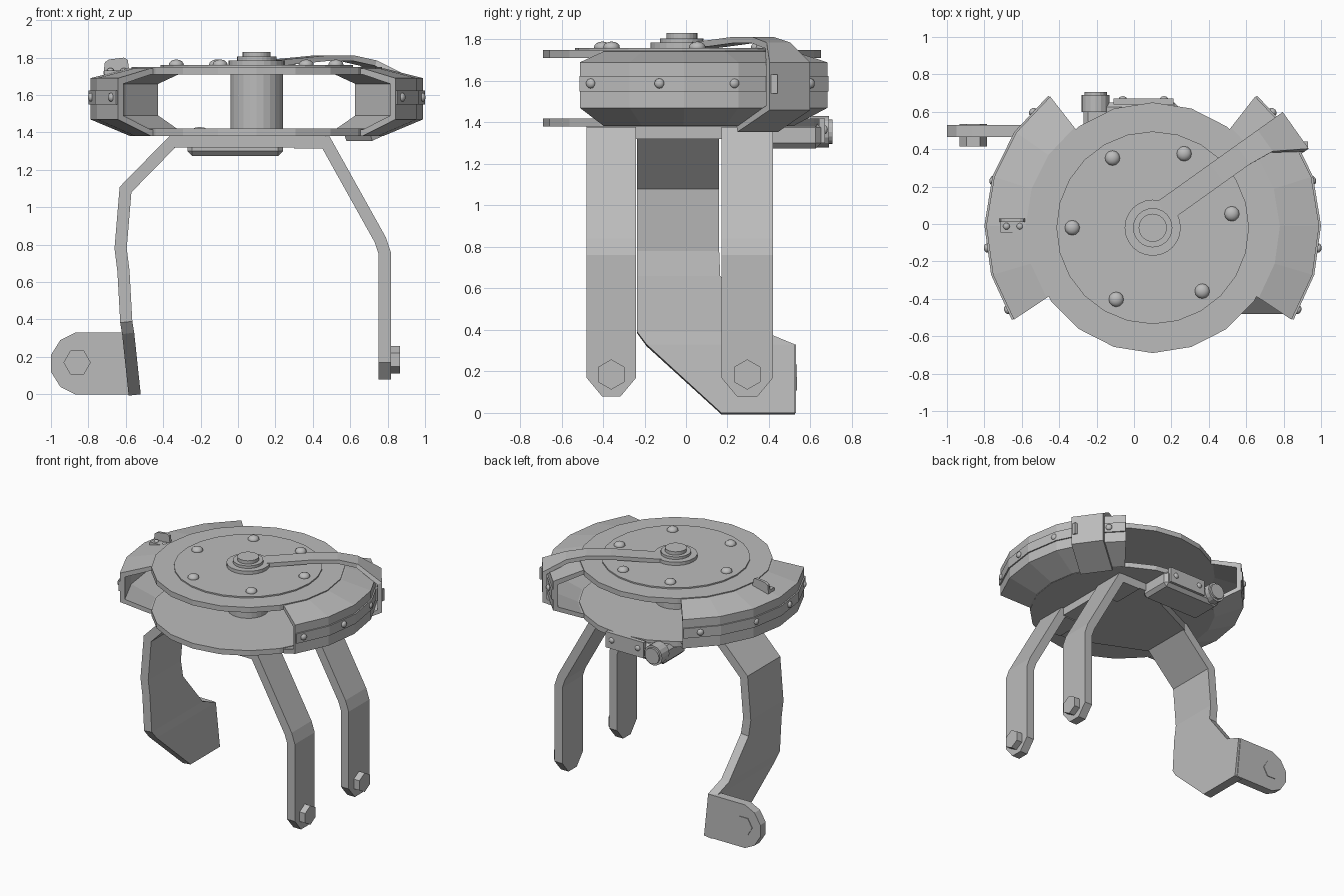
import bpy, bmesh
from math import sin, cos, pi, radians
from mathutils import Vector, Matrix

if "Cube" in bpy.data.objects:
    bpy.data.objects.remove(bpy.data.objects["Cube"])

CX, CY = 0.1, -0.02          # axis of the round housing
metal = bpy.data.materials.new("grey metal")
metal.diffuse_color = (0.5, 0.5, 0.5, 1)
metal.use_nodes = True
metal.node_tree.nodes["Principled BSDF"].inputs["Base Color"].default_value = metal.diffuse_color


def finish(name, bm, smooth=False):
    bmesh.ops.recalc_face_normals(bm, faces=bm.faces)
    me = bpy.data.meshes.new(name)
    bm.to_mesh(me)
    bm.free()
    me.materials.append(metal)
    for p in me.polygons:
        p.use_smooth = smooth
    ob = bpy.data.objects.new(name, me)
    bpy.context.collection.objects.link(ob)
    return ob


def loft(name, rings):
    """Skin closed cross-sections and cap both ends."""
    bm = bmesh.new()
    vs = [[bm.verts.new(p) for p in r] for r in rings]
    n = len(vs[0])
    for a, b in zip(vs, vs[1:]):
        for i in range(n):
            j = (i + 1) % n
            bm.faces.new((a[i], a[j], b[j], b[i]))
    bm.faces.new(vs[0])
    bm.faces.new(vs[-1])
    return finish(name, bm)


def strip(name, path, thick, place):
    """Bent plate: path of (a, z, low, high), thickened to one side."""
    pts = [Vector(p[:2]) for p in path]
    rings = []
    for i, p in enumerate(pts):
        d0 = (p - pts[i - 1]).normalized() if i else (pts[1] - p).normalized()
        d1 = (pts[i + 1] - p).normalized() if i < len(pts) - 1 else d0
        t = (d0 + d1).normalized()
        nrm = Vector((t.y, -t.x))
        q = p + nrm * thick / max(0.6, t.dot(d0))
        lo, hi = path[i][2:]
        rings.append([place(p.x, lo, p.y), place(p.x, hi, p.y),
                      place(q.x, hi, q.y), place(q.x, lo, q.y)])
    return loft(name, rings)


def prism(name, outline, lo, hi, place):
    return loft(name, [[place(a, b, h) for a, b in outline] for h in (lo, hi)])


def ngon(cx, cy, r, n, turn=0):
    return [(cx + r * cos(turn + 2 * pi * i / n), cy + r * sin(turn + 2 * pi * i / n))
            for i in range(n)]


def box(name, x0, x1, y0, y1, z0, z1, bev=0.0):
    ob = prism(name, [(x0, y0), (x1, y0), (x1, y1), (x0, y1)], z0, z1, up)
    if bev:
        m = ob.modifiers.new("bevel", 'BEVEL')
        m.width, m.segments = bev, 1
    return ob


def dome(name, loc, r, axis, squash=0.7):
    bm = bmesh.new()
    bmesh.ops.create_uvsphere(bm, u_segments=12, v_segments=8, radius=r)
    rot = Vector(axis).to_track_quat('Z', 'Y').to_matrix().to_4x4()
    bmesh.ops.transform(bm, verts=bm.verts,
                        matrix=Matrix.Translation(loc) @ rot @ Matrix.Diagonal((1, 1, squash, 1)))
    finish(name, bm, True)


def up(a, b, h): return (a, b, h)          # outline in xy, depth along z
def back(a, b, h): return (a, h, b)        # outline in xz, depth along y
def side(a, b, h): return (h, a, b)        # outline in yz, depth along x


def polar(r, deg, z):
    return (CX + r * cos(radians(deg)), CY + r * sin(radians(deg)), z)


# Round plates and central hub
for name, r, z0, z1, n in (("bottom_plate", 0.67, 1.38, 1.42, 20),
                           ("top_plate", 0.67, 1.71, 1.75, 20),
                           ("raised_disc", 0.515, 1.75, 1.76, 24),
                           ("hub_column", 0.14, 1.42, 1.71, 24),
                           ("hub_ring", 0.15, 1.76, 1.785, 24),
                           ("hub_cap", 0.105, 1.785, 1.805, 24),
                           ("hub_button", 0.075, 1.805, 1.83, 24)):
    prism(name, ngon(CX, CY, r, n, pi / 2), z0, z1, up)
for a in (180, 120, 67, 10, -52, -117):
    dome("top_rivet", polar(0.43, a, 1.762), 0.04, (0, 0, 1))

# Curved side shells with an open C section, straps and rivets
shell = [(0.6, 1.382), (0.68, 1.382), (0.89, 1.47), (0.89, 1.69), (0.68, 1.743), (0.6, 1.743),
         (0.6, 1.71), (0.68, 1.71), (0.855, 1.66), (0.855, 1.49), (0.68, 1.415), (0.6, 1.415)]
strap = [(0.88, 1.55), (0.9, 1.55), (0.9, 1.625), (0.88, 1.625)]


def sweep(name, profile, a0, a1, mirrored, cuts=5):
    angles = [a0 + (a1 - a0) * i / cuts for i in range(cuts + 1)]
    loft(name, [[polar(r, 180 - a if mirrored else a, z) for r, z in profile] for a in angles])


for m in (False, True):
    sweep("side_shell", shell, -33.5, 52, m)
    sweep("side_strap", strap, -33.2, 51.7, m)
    for a in (-29.5, -7, 16.5, 44):
        b = 180 - a if m else a
        dome("strap_rivet", polar(0.893, b, 1.588), 0.024,
             (cos(radians(b)), sin(radians(b)), 0))

# Arm from hub, bent over the shell and tucked below it
ua = radians(35.5)


def arm_place(r, w, z):
    return (CX + r * cos(ua) - w * sin(ua), CY + r * sin(ua) + w * cos(ua), z)


strip("wrap_arm", [(0.1, 1.785, -0.025, 0.1), (0.3, 1.80, -0.025, 0.1), (0.45, 1.812, -0.025, 0.1),
                   (0.62, 1.812, -0.025, 0.1), (0.76, 1.785, -0.04, 0.1), (0.925, 1.69, -0.14, 0.1),
                   (0.925, 1.46, -0.14, 0.1), (0.66, 1.355, -0.14, 0.1)], 0.03, arm_place)
box("arm_clip", 0.87, 0.93, 0.40, 0.44, 1.54, 1.63)

# Mounting plate below the housing
prism("mount_plate", [(0.47, -0.48), (0.47, 0.42), (0.2, 0.42), (-0.35, 0.16),
                      (-0.35, -0.24), (0.2, -0.48)], 1.32, 1.38, up)

# Two right legs with clipped tips and hex bolts
for y0, y1 in ((-0.48, -0.24), (0.17, 0.42)):
    name = "front_leg" if y0 < 0 else "rear_leg"
    strip(name, [(0.3, 1.378, y0, y1), (0.49, 1.378, y0, y1), (0.79, 0.84, y0, y1),
                 (0.817, 0.76, y0, y1), (0.817, 0.17, y0, y1),
                 (0.817, 0.08, y0 + 0.075, y1 - 0.075)], 0.065, lambda a, w, z: (a, w, z))
    prism(name + "_bolt", ngon((y0 + y1) / 2, 0.185, 0.073, 6, pi / 6), 0.81, 0.865, side)

# Wide left leg, flaring backwards into a foot
strip("left_leg", [(-0.52, 0.0, 0.17, 0.525), (-0.555, 0.33, -0.19, 0.525),
                   (-0.565, 0.39, -0.235, 0.38), (-0.58, 0.66, -0.235, 0.165),
                   (-0.595, 0.78, -0.235, 0.16), (-0.57, 1.08, -0.235, 0.16),
                   (-0.335, 1.32, -0.235, 0.16), (-0.2, 1.32, -0.235, 0.16)], -0.065,
      lambda a, w, z: (a, w, z))

# Foot tab with bolt
prism("foot_tab", [(-0.54, 0), (-0.87, 0), (-0.95, 0.04), (-1.0, 0.12), (-1.0, 0.21), (-0.95, 0.29),
                   (-0.87, 0.33), (-0.57, 0.33)], 0.465, 0.53, back)
prism("foot_bolt", ngon(-0.86, 0.17, 0.073, 6), 0.415, 0.535, back)

# Latch box at the back, with flange and round knob
box("latch_box", -0.27, 0.24, 0.38, 0.65, 1.275, 1.40, 0.025)
box("latch_flange", -0.11, 0.21, 0.64, 0.67, 1.30, 1.42)
prism("latch_knob", ngon(-0.205, 1.355, 0.075, 16), 0.6, 0.69, back)
prism("latch_knob_cap", ngon(-0.205, 1.355, 0.06, 16), 0.69, 0.705, back)
for x in (-0.06, 0.16):
    dome("latch_rivet", (x, 0.668, 1.365), 0.022, (0, 1, 0))

# Small upright tab on the left shell
box("tab_base", -0.715, -0.575, -0.045, 0.03, 1.70, 1.732)
prism("tab_plate", [(-0.72, 1.71), (-0.712, 1.775), (-0.69, 1.79), (-0.61, 1.8),
                    (-0.59, 1.79), (-0.58, 1.72)], 0.01, 0.03, back)
for x in (-0.682, -0.61):
    dome("tab_rivet", (x, -0.012, 1.732), 0.018, (0, 0, 1))
